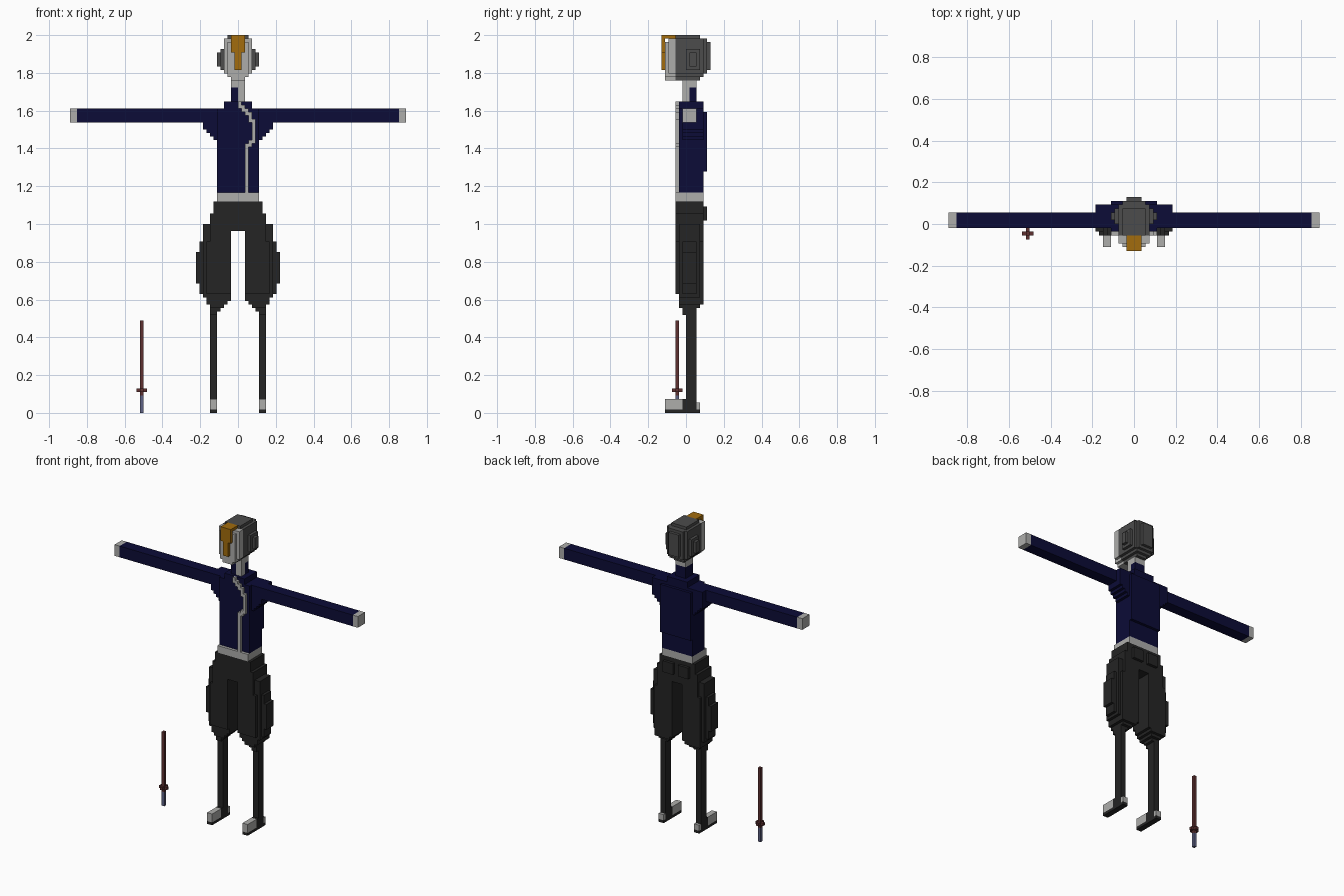
import bpy, bmesh
from mathutils import Vector

cube = bpy.data.objects.get("Cube")
if cube:
    bpy.data.objects.remove(cube, do_unlink=True)

V = 2 / 108  # edge of one voxel


def material(name, rgb):
    m = bpy.data.materials.new(name)
    m.use_nodes = True
    m.diffuse_color = (*rgb, 1)
    bsdf = m.node_tree.nodes["Principled BSDF"]
    bsdf.inputs["Base Color"].default_value = (*rgb, 1)
    bsdf.inputs["Roughness"].default_value = 0.9
    return m


LIGHT = material("light grey", (0.42, 0.42, 0.41))
HAIR = material("hair grey", (0.072, 0.072, 0.072))
BLACK = material("charcoal", (0.018, 0.018, 0.018))
NAVY = material("navy", (0.0035, 0.0035, 0.038))
GOLD = material("amber", (0.36, 0.15, 0.004))
RED = material("dark red", (0.11, 0.03, 0.03))
BLUE = material("slate blue", (0.11, 0.12, 0.23))


def part(name, mat, boxes, mirror=False):
    """Build one object from voxel boxes (x0, x1, y0, y1, z0, z1)."""
    bm = bmesh.new()
    for x0, x1, y0, y1, z0, z1 in boxes:
        lo, hi = Vector((x0, y0, z0)) * V, Vector((x1, y1, z1)) * V
        for v in bmesh.ops.create_cube(bm, size=1)["verts"]:
            v.co = Vector([a + (b - a) * (c + 0.5) for a, b, c in zip(lo, hi, v.co)])
    me = bpy.data.meshes.new(name)
    bm.to_mesh(me)
    bm.free()
    me.materials.append(mat)
    ob = bpy.data.objects.new(name, me)
    bpy.context.collection.objects.link(ob)
    if mirror:
        mod = ob.modifiers.new("mirror", 'MIRROR')
        mod.use_mirror_merge = False
    return ob


# Head: face, rounded hair at the back, ears and forelock
part("face", LIGHT, [
    (-4, 4, -5, -3, 97, 107), (-3, 3, -6, -5, 97, 106), (-3, 3, -6, -3, 96, 97),
    (-2, 2, -6, -3, 95, 96)])
part("hair", HAIR, [
    (-4, 4, -3, 5, 97, 107), (-3, 3, -3, 5, 96, 97), (-3, 3, -3, 4, 107, 108),
    (-2, 2, -3, 4, 95, 96), (-3, 3, 5, 6, 97, 107), (-2, 2, 6, 7, 98, 106)])
part("ears", HAIR, [(4, 5, 0, 4, 98, 104), (5, 6, 1, 3, 99, 103)], True)
part("forelock", GOLD, [
    (-2, 2, -6, -3, 107, 108), (-2, 2, -7, -6, 103, 108), (-1, 1, -7, -6, 98, 103)])

# Neck and one-sided collar
part("neck", LIGHT, [(0, 2, -1, 1, 89, 95), (-2, 0, -1, 1, 93, 95), (-2, 2, 1, 3, 93, 95)])
part("collar", NAVY, [(-2, 0, -1, 1, 89, 93), (-2, 2, 1, 3, 89, 93)])

# Jacket with stepped armpits
part("jacket", NAVY, [
    (-6, 6, -2, 5, 63, 87), (-4, 4, -2, 5, 87, 89), (-6, 6, 5, 6, 69, 86)])
part("shoulders", NAVY,
     [(6, x, -1, 5, z, z + 1) for x, z in ((7, 78), (8, 79), (9, 80), (10, 81), (10, 82))]
     + [(6, 10, -1, 5, 83, 87)], True)
part("arms", NAVY, [(10, 46, -1, 3, 83, 87)], True)
part("hands", LIGHT, [(46, 48, -1, 3, 83, 87)], True)

# Winding front trim and belt
part("jacket_trim", LIGHT, [
    (2, 3, -3, -2, 63, 77), (3, 4, -3, -2, 76, 78), (4, 5, -3, -2, 77, 84),
    (3, 4, -3, -2, 83, 86), (2, 3, -3, -2, 85, 87), (1, 2, -3, -2, 86, 88),
    (0, 1, -3, -2, 87, 89)])
part("belt", LIGHT, [(-6, 6, -3, 5, 60.5, 63)])

# Baggy trousers: z0, z1, inner x, outer x, front y, back y
steps = [
    (28, 29, 6, 8, -1, 3), (29, 30, 5, 8, -1, 3), (30, 31, 4, 8, -2, 4),
    (31, 32, 3, 9, -2, 5), (32, 34, 2, 9, -2, 5), (34, 49, 2, 9, -3, 5),
    (49, 52, 2, 8, -3, 5), (52, 54, 0, 8, -3, 5), (54, 57, 0, 8, -3, 5),
    (57, 60.5, 0, 7, -3, 5)]
part("trousers", BLACK, [(a, b, c, d, z0, z1) for z0, z1, a, b, c, d in steps], True)
part("trouser_flares", BLACK, [
    (8, 10, -2, 4, 49, 54), (9, 10, -2, 4, 33, 49), (10, 11, -1, 3, 34, 49),
    (11, 12, -1, 3, 37, 46)], True)
part("back_pockets", BLACK, [(1, 5, 5, 6, 55, 59)], True)

# Thin legs and shoes
part("lower_legs", BLACK, [(6, 8, 0, 3, 1, 28), (6, 8, -1, 0, 1, 4)], True)
part("soles", BLACK, [(6, 8, -6, 4, 0, 1)], True)
part("shoes", LIGHT, [(6, 8, -6, -1, 1, 4), (6, 8, 3, 4, 1, 3)], True)

# Sword standing on its grip beside the figure
part("sword_grip", BLUE, [(-28, -27, -3, -2, 0, 5)])
part("sword_guard", RED, [
    (-29, -26, -3, -2, 6, 7), (-28, -27, -4, -3, 6, 7), (-28, -27, -2, -1, 6, 7)])
part("sword_blade", RED, [(-28, -27, -3, -2, 5, 6), (-28, -27, -3, -2, 7, 26.4)])
